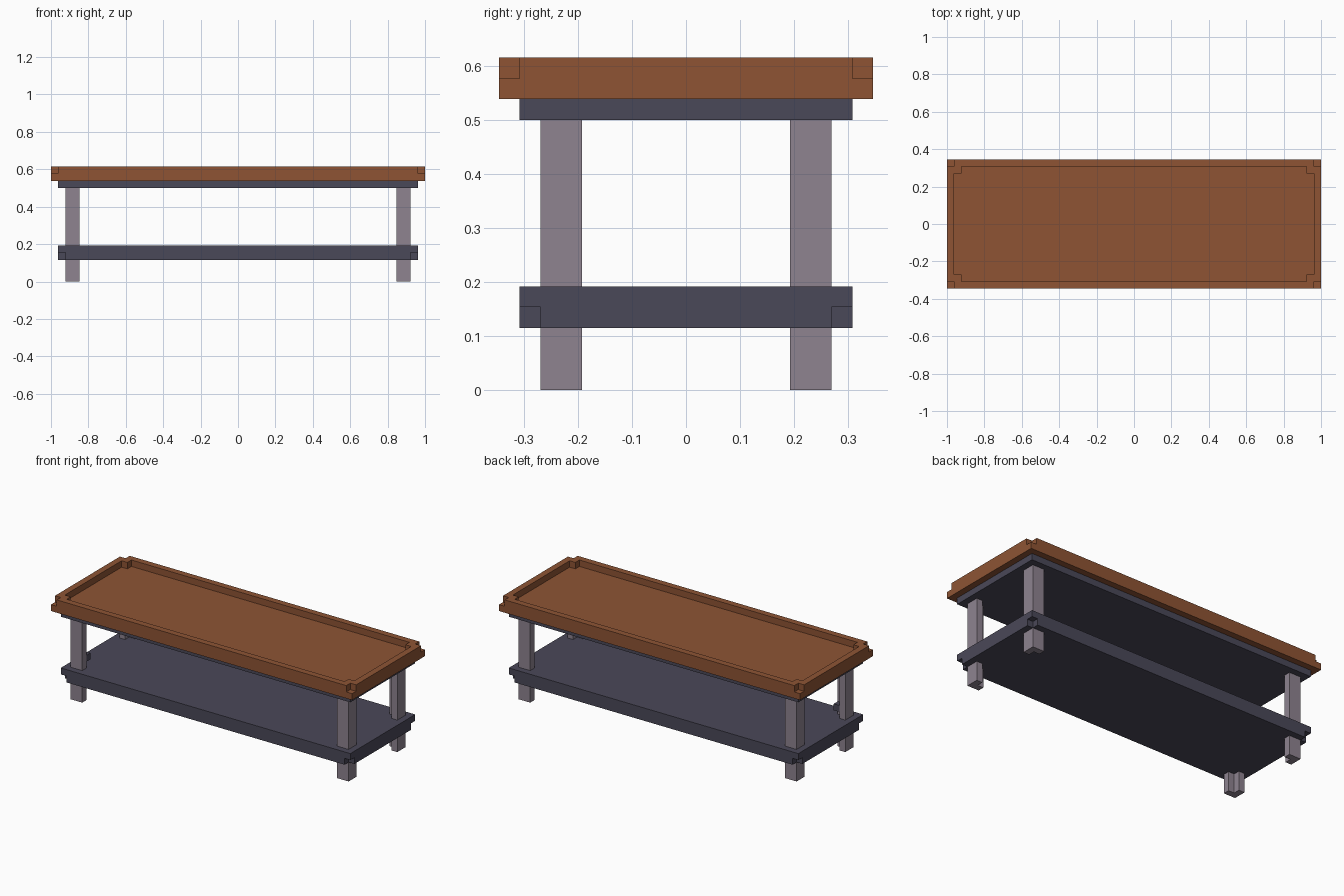
import bpy, bmesh

if "Cube" in bpy.data.objects:
    bpy.data.objects.remove(bpy.data.objects["Cube"])

U = 2 / 52  # the model sits on a grid of small cubes

def material(name, rgb):
    lin = [(c / 255 / 12.92) if c < 11 else ((c / 255 + 0.055) / 1.055) ** 2.4 for c in rgb]
    m = bpy.data.materials.new(name)
    m.diffuse_color = (*lin, 1)
    m.use_nodes = True
    m.node_tree.nodes["Principled BSDF"].inputs["Base Color"].default_value = m.diffuse_color
    return m

BROWN = material("brown wood", (142, 84, 52))
SLATE = material("dark slate", (74, 72, 88))
GREY = material("warm grey", (142, 131, 144))

def prism(name, outline, z0, z1, mat):
    """Extrude an outline (grid units) from z0 to z1."""
    bm = bmesh.new()
    face = bm.faces.new([bm.verts.new((x * U, y * U, z0 * U)) for x, y in outline])
    ext = bmesh.ops.extrude_face_region(bm, geom=[face])
    top = [v for v in ext["geom"] if isinstance(v, bmesh.types.BMVert)]
    bmesh.ops.translate(bm, verts=top, vec=(0, 0, (z1 - z0) * U))
    bmesh.ops.recalc_face_normals(bm, faces=bm.faces)
    me = bpy.data.meshes.new(name)
    bm.to_mesh(me)
    bm.free()
    me.materials.append(mat)
    ob = bpy.data.objects.new(name, me)
    bpy.context.collection.objects.link(ob)
    return ob

def rect(x0, x1, y0, y1):
    return [(x0, y0), (x1, y0), (x1, y1), (x0, y1)]

def notched(x, y):
    """Rectangle with a one-unit step cut out of each corner."""
    return [(-x, 1 - y), (1 - x, 1 - y), (1 - x, -y), (x - 1, -y),
            (x - 1, 1 - y), (x, 1 - y), (x, y - 1), (x - 1, y - 1),
            (x - 1, y), (1 - x, y), (1 - x, y - 1), (-x, y - 1)]

# Table top: full slab, with a stepped raised rim around a sunken surface
prism("table_top", rect(-26, 26, -9, 9), 14, 15, BROWN)
rim = prism("table_rim", notched(26, 9), 15, 16, BROWN)
cutter = prism("rim_cutter", notched(25, 8), 15 - 1, 17, BROWN)
cutter.hide_render = True
cutter.hide_viewport = True
cut = rim.modifiers.new("sunken_surface", "BOOLEAN")
cut.operation = "DIFFERENCE"
cut.solver = "EXACT"
cut.object = cutter

# Apron under the top, and lower shelf with notched bottom corners
prism("apron", rect(-25, 25, -8, 8), 13, 14, SLATE)
prism("shelf_top", rect(-25, 25, -8, 8), 4, 5, SLATE)
prism("shelf_base", notched(25, 8), 3, 4, SLATE)

# L-shaped legs, open towards the middle of the table
for sx, side in ((-1, "left"), (1, "right")):
    for sy, end in ((-1, "front"), (1, "back")):
        ell = [(24, 7), (22, 7), (22, 6), (23, 6), (23, 5), (24, 5)]
        prism(f"{end}_{side}_leg", [(sx * x, sy * y) for x, y in ell], 0, 13, GREY)
    # small dark block in the inner corner of each front leg
    prism(f"front_{side}_block", [(sx * x, y) for x, y in rect(22, 23, -6, -5)], 6, 7, SLATE)
